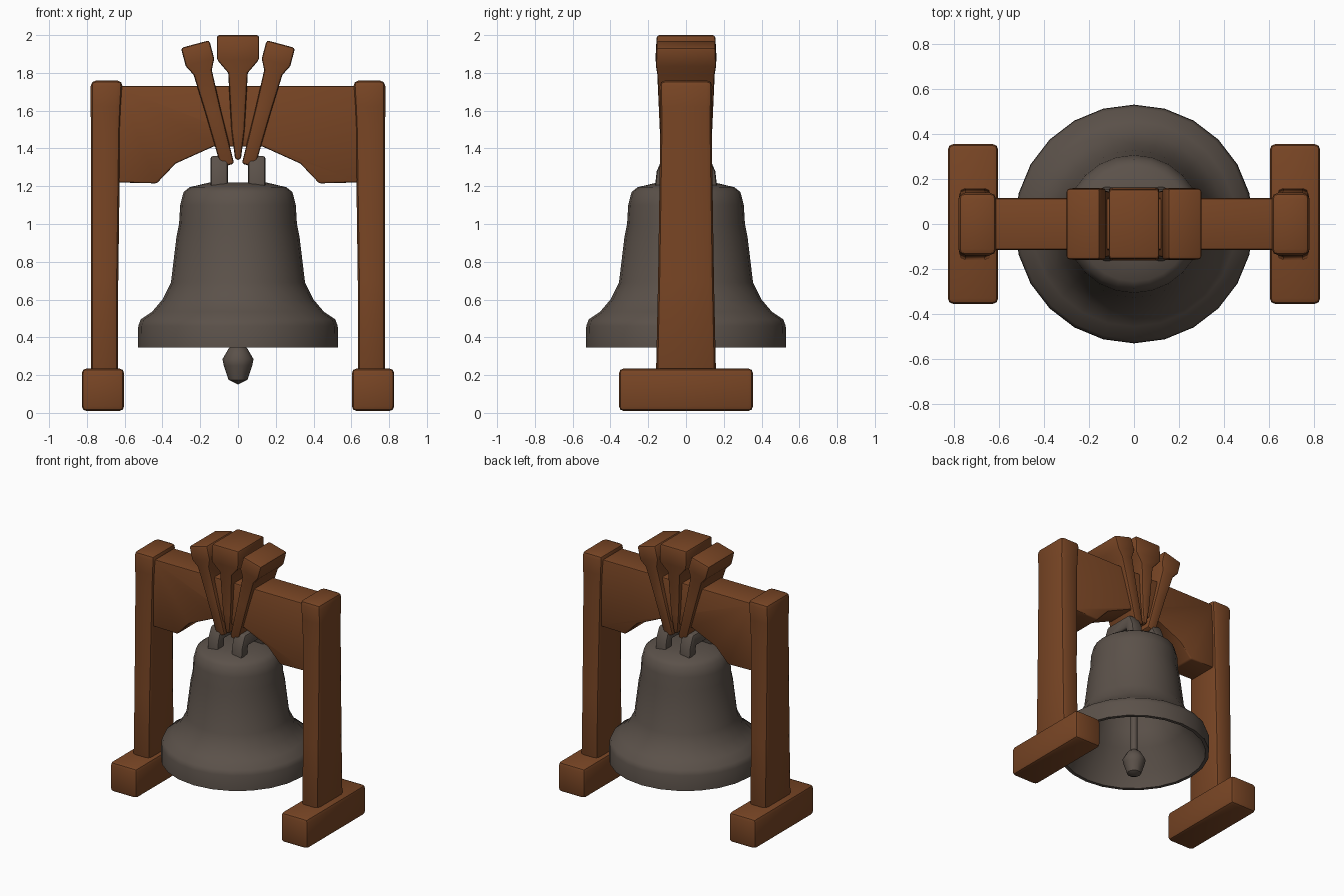
import bpy, bmesh, math
from mathutils import Matrix

if "Cube" in bpy.data.objects:
    bpy.data.objects.remove(bpy.data.objects["Cube"])


def material(name, rgb):
    m = bpy.data.materials.new(name)
    m.diffuse_color = (*rgb, 1)
    m.use_nodes = True
    m.node_tree.nodes["Principled BSDF"].inputs["Base Color"].default_value = m.diffuse_color
    return m


wood = material("brown wood", (0.19, 0.06, 0.018))
metal = material("dark bronze", (0.105, 0.083, 0.068))


def finish(bm, name, mat, bevel=0.0, angle=40):
    bmesh.ops.recalc_face_normals(bm, faces=bm.faces)
    me = bpy.data.meshes.new(name)
    bm.to_mesh(me)
    bm.free()
    ob = bpy.data.objects.new(name, me)
    bpy.context.collection.objects.link(ob)
    me.materials.append(mat)
    bpy.ops.object.select_all(action='DESELECT')
    ob.select_set(True)
    bpy.context.view_layer.objects.active = ob
    if bevel:
        b = ob.modifiers.new("Bevel", 'BEVEL')
        b.width, b.segments, b.limit_method = bevel, 2, 'ANGLE'
        b.angle_limit = math.radians(40)
        bpy.ops.object.modifier_apply(modifier="Bevel")
    bpy.ops.object.shade_smooth_by_angle(angle=math.radians(angle))
    return ob


def loft(name, sections, mat, bevel, matrix=Matrix()):
    """Rectangular sections: (z, centre x, half x, half y)."""
    bm = bmesh.new()
    rings = [[bm.verts.new(matrix @ Matrix.Translation((cx + sx * hx, sy * hy, z)).translation)
              for sx, sy in ((-1, -1), (1, -1), (1, 1), (-1, 1))]
             for z, cx, hx, hy in sections]
    for a, b in zip(rings, rings[1:]):
        for i in range(4):
            j = (i + 1) % 4
            bm.faces.new((a[i], a[j], b[j], b[i]))
    bm.faces.new(rings[0])
    bm.faces.new(rings[-1])
    return finish(bm, name, mat, bevel)


def slab(name, pts, axis, lo, hi, mat, bevel):
    """Extrude a 2D profile (u, z) along x or y."""
    bm = bmesh.new()
    vs = [bm.verts.new((u, lo, z) if axis == 'y' else (lo, u, z)) for u, z in pts]
    f = bm.faces.new(vs)
    r = bmesh.ops.extrude_face_region(bm, geom=[f])
    d = hi - lo
    bmesh.ops.translate(bm, vec=(0, d, 0) if axis == 'y' else (d, 0, 0),
                        verts=[v for v in r["geom"] if isinstance(v, bmesh.types.BMVert)])
    return finish(bm, name, mat, bevel)


def lathe(name, profile, steps, mat):
    bm = bmesh.new()
    vs = [bm.verts.new((r, 0, z)) for r, z in profile]
    es = [bm.edges.new(p) for p in zip(vs, vs[1:])]
    bmesh.ops.spin(bm, geom=vs + es, cent=(0, 0, 0), axis=(0, 0, 1),
                   angle=math.tau, steps=steps)
    bmesh.ops.remove_doubles(bm, verts=bm.verts, dist=0.0005)
    return finish(bm, name, mat)


# Feet, posts, side straps and crown loops, mirrored left and right
for s, side in ((-1, "left"), (1, "right")):
    loft(f"foot_{side}", [(0.01, s * 0.715, 0.112, 0.355), (0.235, s * 0.715, 0.112, 0.355)],
         wood, 0.025)
    loft(f"post_{side}", [(0.15, s * 0.706, 0.072, 0.16), (0.7, s * 0.706, 0.072, 0.148),
                          (1.5, s * 0.701, 0.078, 0.136), (1.62, s * 0.699, 0.081, 0.137),
                          (1.76, s * 0.695, 0.085, 0.14)], wood, 0.03)
    tilt = Matrix.Translation((s * 0.055, 0, 1.31)) @ Matrix.Rotation(s * math.radians(15), 4, 'Y')
    loft(f"strap_{side}", [(0, 0, 0.036, 0.13), (0.3, 0, 0.042, 0.143), (0.51, 0, 0.05, 0.152),
                           (0.565, 0, 0.078, 0.16), (0.665, 0, 0.078, 0.157)],
         wood, 0.014, tilt)
    # crown loop: an arch seen from the side
    arch = [(-0.17, 1.15), (-0.155, 1.28), (-0.12, 1.36), (0.12, 1.36), (0.155, 1.28),
            (0.17, 1.15), (0.09, 1.15), (0.08, 1.27), (-0.08, 1.27), (-0.09, 1.15)]
    x = s * 0.1
    slab(f"crown_loop_{side}", arch, 'x', x - 0.046, x + 0.046, metal, 0.015)

# Middle strap
loft("strap_middle", [(1.34, 0, 0.015, 0.128), (1.5, 0, 0.035, 0.138), (1.8, 0, 0.052, 0.15),
                      (1.87, 0, 0.112, 0.162), (2.0, 0, 0.112, 0.155)], wood, 0.014)

# Headstock beam with arched underside
half = [(0.64, 1.73), (0.64, 1.22), (0.43, 1.215), (0.33, 1.32), (0.13, 1.41)]
slab("beam", half + [(-x, z) for x, z in reversed(half)], 'y', -0.115, 0.115, wood, 0.01)

# Hollow bell
lathe("bell", [(0, 1.22), (0.15, 1.22), (0.255, 1.195), (0.288, 1.17), (0.306, 1.1),
               (0.312, 1.0), (0.326, 0.93), (0.355, 0.69), (0.40, 0.60), (0.455, 0.535),
               (0.515, 0.495), (0.528, 0.46), (0.53, 0.345), (0.505, 0.345),
               (0.46, 0.46), (0.37, 0.59), (0.32, 0.7), (0.28, 1.05), (0.2, 1.15), (0, 1.17)],
      24, metal)

# Clapper with rod
lathe("clapper", [(0, 1.18), (0.025, 1.18), (0.025, 0.36), (0.05, 0.34), (0.082, 0.285),
                  (0.075, 0.25), (0.05, 0.175), (0, 0.15)], 10, metal)
